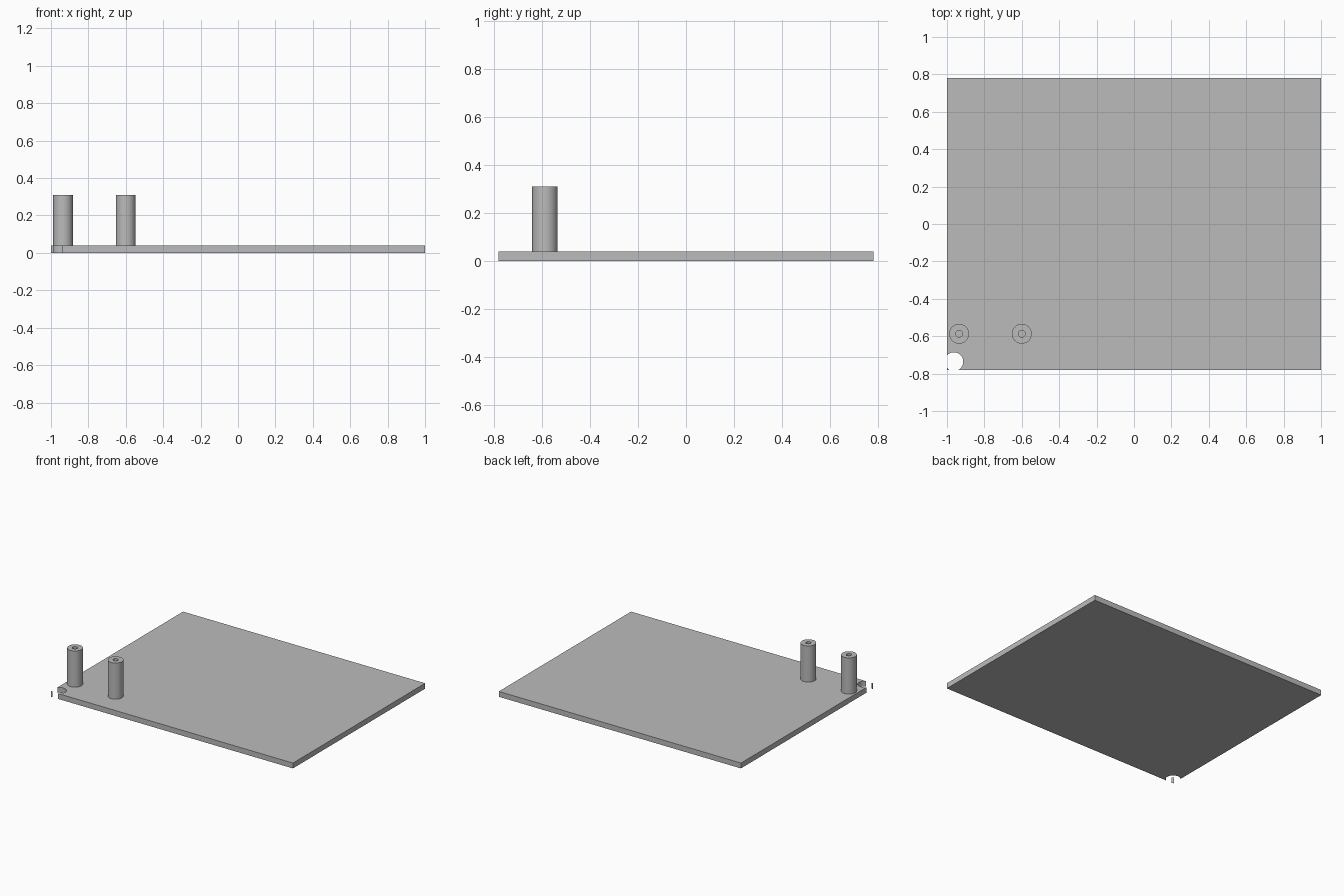
import bpy
import bmesh
import math

cube = bpy.data.objects.get("Cube")
if cube:
    bpy.data.objects.remove(cube, do_unlink=True)

PLATE_TOP = 0.04
POST_TOP = 0.31
SEGMENTS = 64

grey = bpy.data.materials.new("plain grey")
grey.use_nodes = True
colour = (0.5, 0.5, 0.5, 1)
grey.diffuse_color = colour
grey.node_tree.nodes["Principled BSDF"].inputs["Base Color"].default_value = colour


def add_object(name, bm):
    bmesh.ops.recalc_face_normals(bm, faces=bm.faces)
    mesh = bpy.data.meshes.new(name)
    bm.to_mesh(mesh)
    bm.free()
    mesh.materials.append(grey)
    obj = bpy.data.objects.new(name, mesh)
    bpy.context.collection.objects.link(obj)
    return obj


def smooth(obj):
    bpy.ops.object.select_all(action="DESELECT")
    obj.select_set(True)
    bpy.context.view_layer.objects.active = obj
    bpy.ops.object.shade_smooth_by_angle(angle=math.radians(30))


def lathe(name, profile, location):
    """Spin a closed (radius, height) profile around the vertical axis."""
    bm = bmesh.new()
    verts = [bm.verts.new((r, 0, z)) for r, z in profile]
    edges = [bm.edges.new((a, b)) for a, b in zip(verts, verts[1:])]
    bmesh.ops.spin(bm, geom=verts + edges, cent=(0, 0, 0), axis=(0, 0, 1),
                   angle=math.tau, steps=SEGMENTS)
    bmesh.ops.remove_doubles(bm, verts=bm.verts, dist=0.0001)
    obj = add_object(name, bm)
    obj.location = location
    smooth(obj)
    return obj


# Flat base plate
bm = bmesh.new()
bmesh.ops.create_cube(bm, size=1)
bmesh.ops.scale(bm, vec=(2, 1.56, PLATE_TOP), verts=bm.verts)
bmesh.ops.translate(bm, vec=(0, 0, PLATE_TOP / 2), verts=bm.verts)
plate = add_object("base_plate", bm)

# Round corner hole that breaks through both edges
bm = bmesh.new()
bmesh.ops.create_cone(bm, cap_ends=True, segments=SEGMENTS, radius1=0.05,
                      radius2=0.05, depth=0.2)
cutter = add_object("corner_hole_cutter", bm)
cutter.location = (-0.963, -0.736, 0)
cutter.hide_render = True
cutter.hide_viewport = True
cutter.display_type = "WIRE"
cut = plate.modifiers.new("corner_hole", "BOOLEAN")
cut.operation = "DIFFERENCE"
cut.solver = "EXACT"
cut.object = cutter
smooth(plate)

# Hollow standoff posts, bored down to the plate
post_profile = [(0.053, 0), (0.053, POST_TOP - PLATE_TOP),
                (0.018, POST_TOP - PLATE_TOP), (0.018, 0)]
for name, x in (("outer_post", -0.935), ("inner_post", -0.6)):
    lathe(name, post_profile, (x, -0.587, PLATE_TOP))
